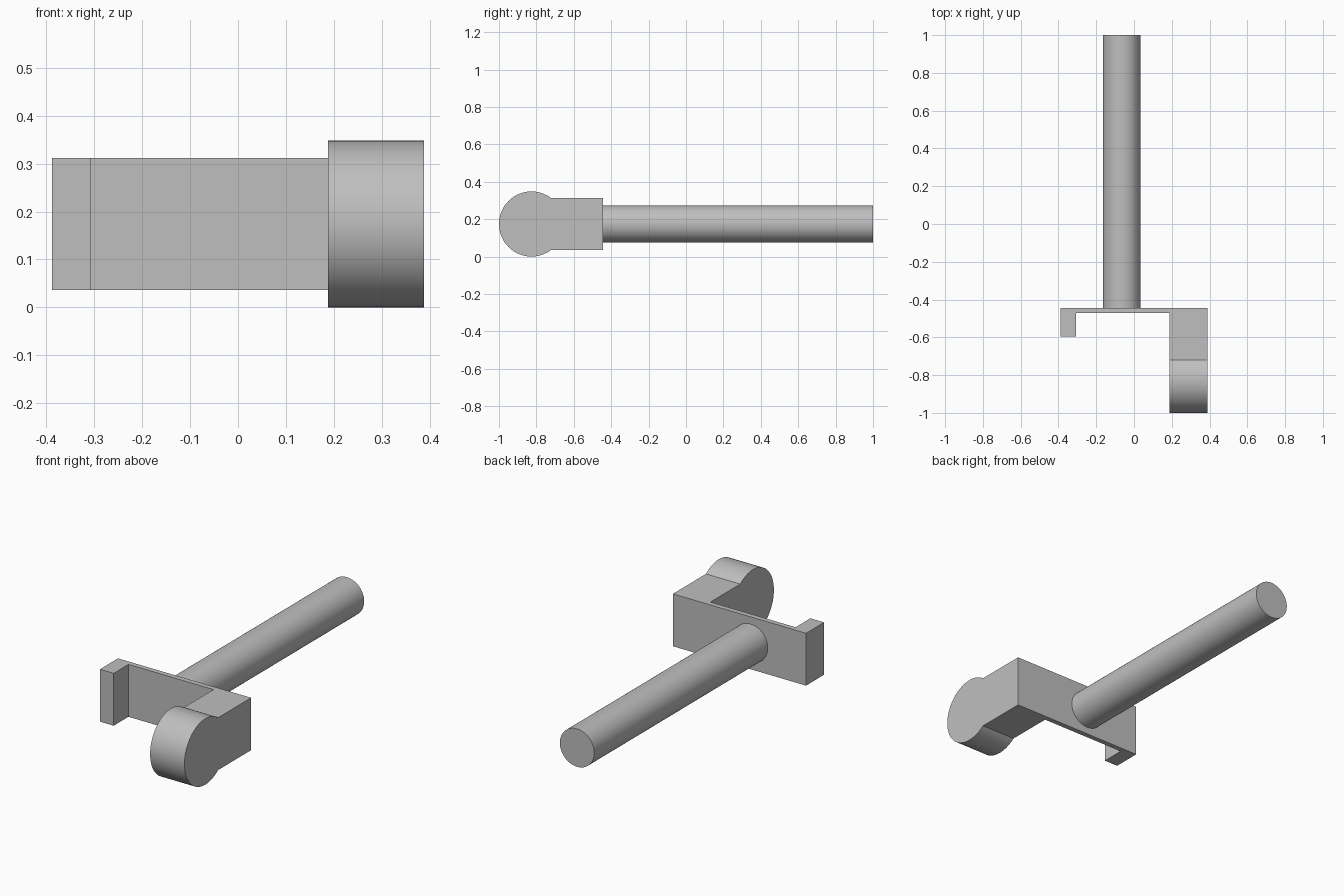
import bpy, bmesh, math
from mathutils import Vector

if "Cube" in bpy.data.objects:
    bpy.data.objects.remove(bpy.data.objects["Cube"], do_unlink=True)

# Plain grey material
grey = bpy.data.materials.new("plain_grey")
grey.use_nodes = True
colour = (0.52, 0.52, 0.52, 1)
grey.diffuse_color = colour
grey.node_tree.nodes["Principled BSDF"].inputs["Base Color"].default_value = colour


def extrude(name, points, direction):
    """Extrude a closed planar outline along a direction."""
    bm = bmesh.new()
    face = bm.faces.new([bm.verts.new(p) for p in points])
    ext = bmesh.ops.extrude_face_region(bm, geom=[face])
    moved = [g for g in ext["geom"] if isinstance(g, bmesh.types.BMVert)]
    bmesh.ops.translate(bm, verts=moved, vec=Vector(direction))
    bmesh.ops.recalc_face_normals(bm, faces=bm.faces[:])
    mesh = bpy.data.meshes.new(name)
    bm.to_mesh(mesh)
    bm.free()
    mesh.materials.append(grey)
    obj = bpy.data.objects.new(name, mesh)
    bpy.context.collection.objects.link(obj)
    return obj


def circle(x, y, z, radius, count=96):
    """Points of a circle facing along x, or along y when y is the end plane."""
    angles = [2 * math.pi * i / count for i in range(count)]
    return [(math.cos(a) * radius, math.sin(a) * radius) for a in angles]


def smooth(obj):
    bpy.ops.object.select_all(action="DESELECT")
    obj.select_set(True)
    bpy.context.view_layer.objects.active = obj
    bpy.ops.object.shade_smooth_by_angle(angle=math.radians(30))


MID = 0.174                      # height of the centre line
HALF = 0.138                     # half height of the bracket
BACK, PLATE, HOOK = -0.445, -0.472, -0.595
LEFT, RIGHT = 0.388, -0.388
ARM, LIP = 0.188, -0.308         # inner faces of the arm and the hook
EYE_Y, EYE_R = -0.826, 0.174

# The round end meets the straight arm where the circle reaches its half height
start = math.asin(HALF / EYE_R)
neck = EYE_Y + EYE_R * math.cos(start)

# Bracket: back plate with a short hook on one side and a long arm on the other
outline = [(RIGHT, BACK), (RIGHT, HOOK), (LIP, HOOK), (LIP, PLATE),
           (ARM, PLATE), (ARM, neck), (LEFT, neck), (LEFT, BACK)]
bracket = extrude("bracket", [(x, y, MID - HALF) for x, y in outline],
                  (0, 0, 2 * HALF))

# Round end of the arm
steps = 80
sweep = 2 * (math.pi - start)
arc = [start + sweep * i / steps for i in range(steps + 1)]
eye = extrude("arm_round_end",
              [(ARM, EYE_Y + EYE_R * math.cos(a), MID + EYE_R * math.sin(a)) for a in arc],
              (LEFT - ARM, 0, 0))
smooth(eye)

# Long round rod behind the plate
rod = extrude("rod",
              [(-0.065 + x, BACK, MID + z) for x, z in circle(0, 0, 0, 0.1)],
              (0, 1 - BACK, 0))
smooth(rod)
